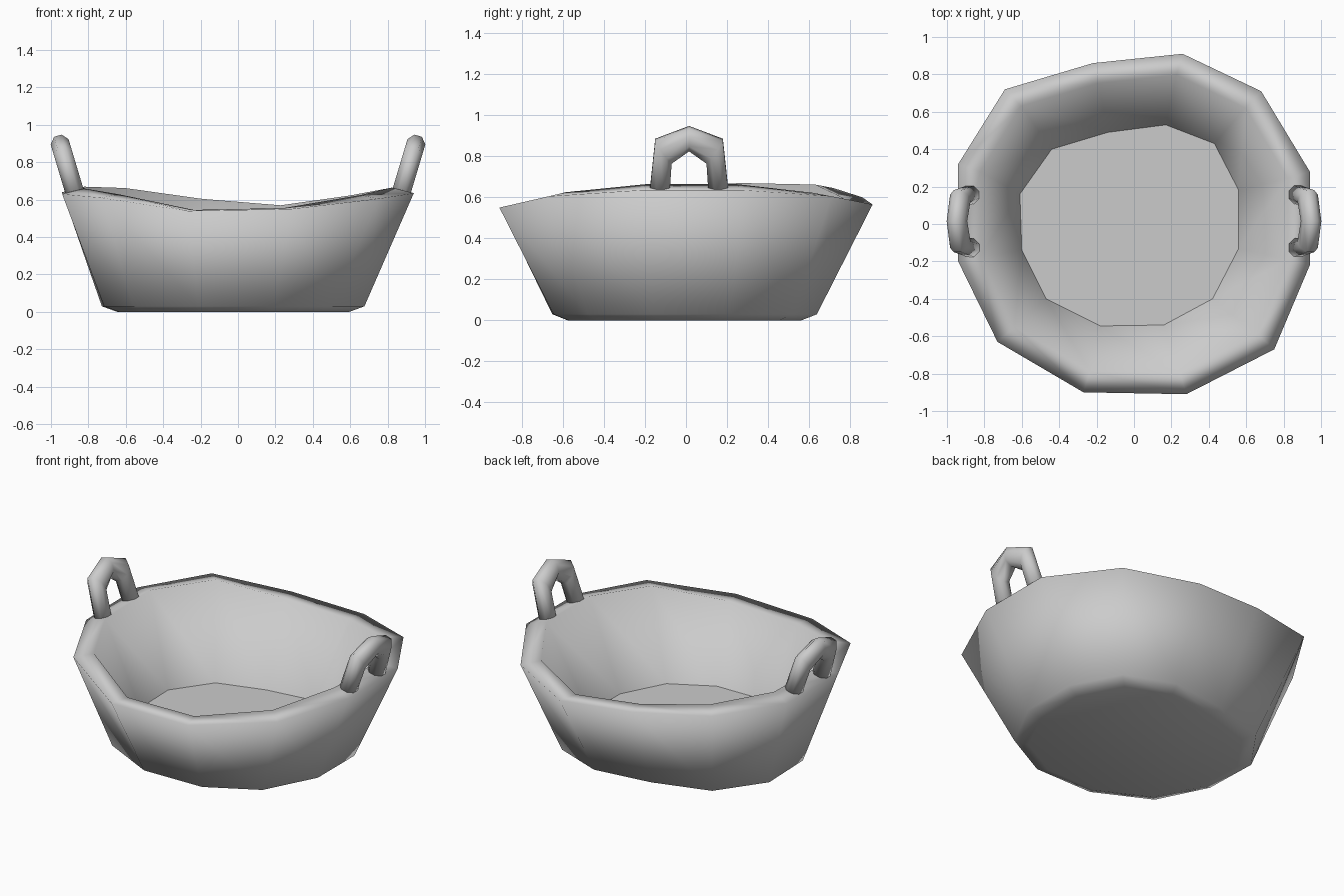
import bpy
import bmesh
import math
from mathutils import Vector

cube = bpy.data.objects.get("Cube")
if cube:
    bpy.data.objects.remove(cube, do_unlink=True)

grey = bpy.data.materials.new("light grey")
grey.use_nodes = True
colour = (0.6, 0.6, 0.6, 1)
grey.diffuse_color = colour
grey.node_tree.nodes["Principled BSDF"].inputs["Base Color"].default_value = colour


def build_from_rings(name, rings, sharp_last=False):
    """Skin a stack of equal rings and cap both ends."""
    bm = bmesh.new()
    loops = [[bm.verts.new(point) for point in ring] for ring in rings]
    count = len(loops[0])
    for lower, upper in zip(loops, loops[1:]):
        for i in range(count):
            j = (i + 1) % count
            bm.faces.new((lower[i], lower[j], upper[j], upper[i]))
    bm.faces.new(loops[0])
    end_cap = bm.faces.new(loops[-1])
    bmesh.ops.recalc_face_normals(bm, faces=bm.faces[:])
    for face in bm.faces:
        face.smooth = True
    if sharp_last:
        for edge in end_cap.edges:
            edge.smooth = False
    mesh = bpy.data.meshes.new(name)
    bm.to_mesh(mesh)
    bm.free()
    mesh.materials.append(grey)
    obj = bpy.data.objects.new(name, mesh)
    bpy.context.collection.objects.link(obj)
    return obj


# Basket outlines, slightly uneven, clockwise from the back
rim = [(0.26, 0.91, 0.565), (0.68, 0.71, 0.605), (0.94, 0.28, 0.635),
       (0.94, -0.22, 0.635), (0.75, -0.67, 0.605), (0.28, -0.91, 0.55),
       (-0.27, -0.9, 0.54), (-0.73, -0.63, 0.61), (-0.94, -0.2, 0.63),
       (-0.94, 0.32, 0.64), (-0.69, 0.72, 0.645), (-0.22, 0.86, 0.6)]
floor = [(0.17, 0.53), (0.43, 0.43), (0.56, 0.18), (0.56, -0.13),
         (0.42, -0.4), (0.16, -0.54), (-0.18, -0.545), (-0.47, -0.4),
         (-0.6, -0.14), (-0.61, 0.16), (-0.44, 0.4), (-0.14, 0.49)]


def floor_ring(scale, z):
    """The floor outline grown about its own centre."""
    cx, cy = -0.02, -0.01
    return [(cx + (x - cx) * scale, cy + (y - cy) * scale, z) for x, y in floor]


# Bowl: underside, chamfer, outer wall, lip, inner wall, raised floor
lip = [(x * 0.875, y * 0.875, z + 0.003 + 0.03 * x * x) for x, y, z in rim]
build_from_rings(
    "basket_bowl",
    [floor_ring(1.06, 0), floor_ring(1.2, 0.03), rim, lip, floor_ring(1, 0.13)],
    sharp_last=True)

# Handle arch as outer and inner outlines in (y, z)
outer_arch = [(-0.178, 0.62), (-0.15, 0.88), (0.015, 0.942), (0.18, 0.88), (0.208, 0.62)]
inner_arch = [(-0.08, 0.62), (-0.07, 0.77), (0.015, 0.83), (0.1, 0.77), (0.11, 0.62)]


def handle_rings(sign, lean, half_depth, sides):
    """Eight-sided sections spanning both outlines in a plane leaning outward."""
    def on_plane(y, z):
        return Vector((sign * (0.873 + lean * (z - 0.64)), y, z))

    depth = Vector((sign, 0, -lean)).normalized() * half_depth
    step = math.tau / sides
    flat = 1 / math.cos(step / 2)
    rings = []
    for outer, inner in zip(outer_arch, inner_arch):
        a, b = on_plane(*outer), on_plane(*inner)
        centre, across = (a + b) / 2, (a - b) / 2
        angles = [step * (k + 0.5) for k in range(sides)]
        rings.append([centre + flat * (depth * math.cos(t) + across * math.sin(t))
                      for t in angles])
    return rings


# Two peaked handles leaning outward from the rim
for name, sign in (("left_handle", 1), ("right_handle", -1)):
    build_from_rings(name, handle_rings(sign, 0.3, 0.05, 8))
